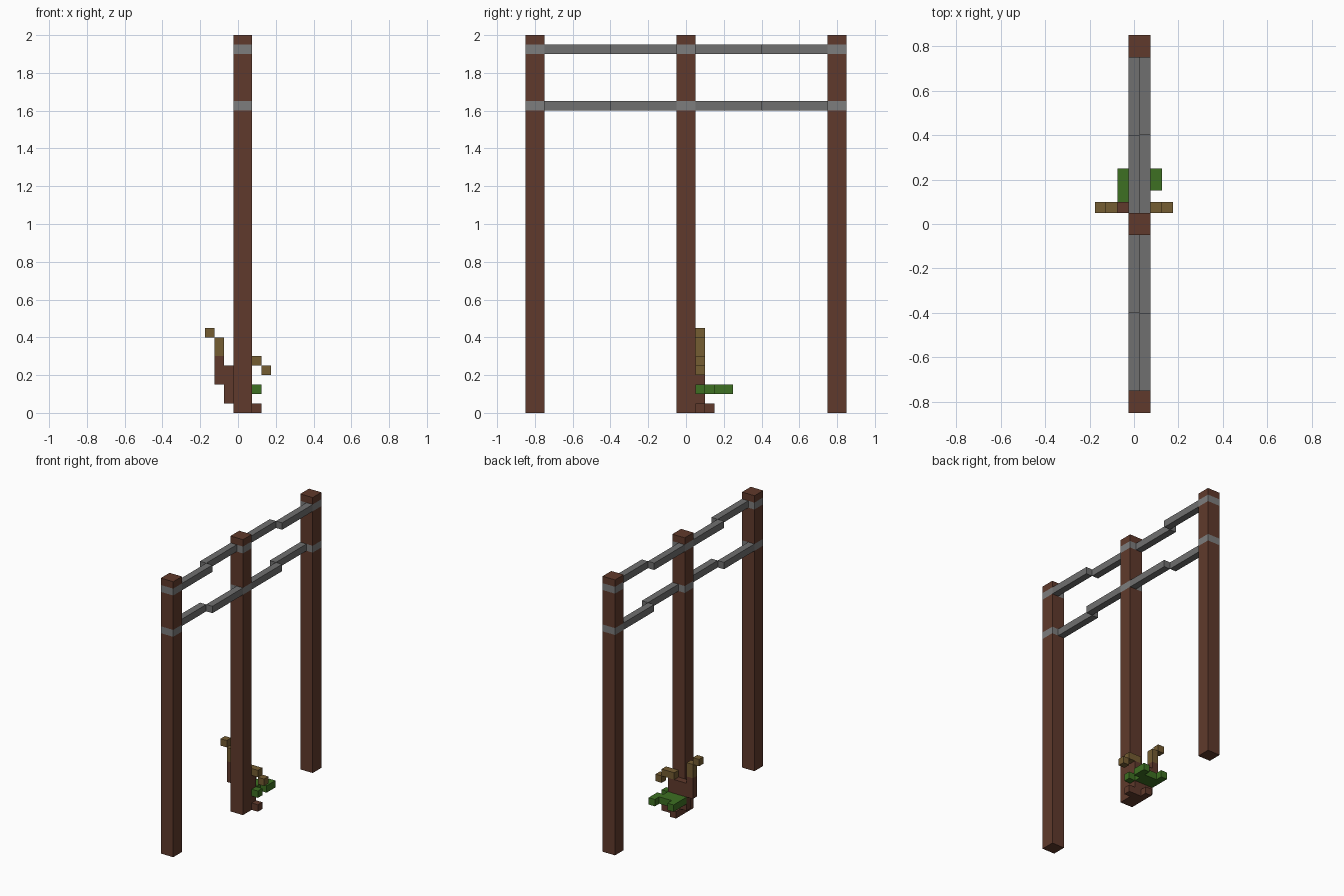
import bpy
import bmesh

cube = bpy.data.objects.get("Cube")
if cube:
    bpy.data.objects.remove(cube, do_unlink=True)

U = 0.05  # block size
RAIL_LEVELS = (1.6, 1.9)


def material(name, rgb):
    mat = bpy.data.materials.new(name)
    mat.use_nodes = True
    colour = (*rgb, 1.0)
    mat.diffuse_color = colour
    mat.node_tree.nodes["Principled BSDF"].inputs["Base Color"].default_value = colour
    return mat


brown = material("brown wood", (0.117, 0.042, 0.025))
steel = material("grey rail", (0.162, 0.162, 0.162))
band = material("light grey band", (0.205, 0.205, 0.205))
olive = material("olive twig", (0.178, 0.109, 0.032))
green = material("green leaf", (0.048, 0.162, 0.016))


def add_box(bm, low, high):
    verts = bmesh.ops.create_cube(bm, size=1)["verts"]
    for v in verts:
        for i in range(3):
            v.co[i] = low[i] if v.co[i] < 0 else high[i]


def make_object(name, bm, *mats):
    mesh = bpy.data.meshes.new(name)
    bm.to_mesh(mesh)
    bm.free()
    for mat in mats:
        mesh.materials.append(mat)
    obj = bpy.data.objects.new(name, mesh)
    bpy.context.collection.objects.link(obj)
    return obj


def boxes(name, mat, parts):
    bm = bmesh.new()
    for low, high in parts:
        add_box(bm, low, high)
    return make_object(name, bm, mat)


def blocks(name, mat, parts):
    # Block ranges: x from the post's right face, y from its back, z from the ground
    boxes(name, mat, [
        ((x0 * U - U / 2, (y0 + 1) * U, z0 * U), (x1 * U - U / 2, (y1 + 1) * U, z1 * U))
        for x0, x1, y0, y1, z0, z1 in parts])


# Posts with flush bands at the rail heights
for name, y in (("front_post", -0.8), ("middle_post", 0), ("back_post", 0.8)):
    bm = bmesh.new()
    add_box(bm, (-U / 2, y - U, 0), (1.5 * U, y + U, 2))
    for level in RAIL_LEVELS:
        for z in (level, level + U):
            bmesh.ops.bisect_plane(bm, geom=bm.verts[:] + bm.edges[:] + bm.faces[:],
                                   plane_co=(0, 0, z), plane_no=(0, 0, 1))
    for face in bm.faces:
        z = face.calc_center_median().z
        face.material_index = int(any(lv < z < lv + U for lv in RAIL_LEVELS))
    make_object(name, bm, brown, band)

# Staggered rails, mirrored about the middle post
for name, z, outer, inner in (("lower_rail", RAIL_LEVELS[0], -U / 2, U / 2),
                              ("upper_rail", RAIL_LEVELS[1], U / 2, -U / 2)):
    parts = []
    for x, near, far in ((inner, U, 0.4), (outer, 0.4, 0.75)):
        for y0, y1 in ((near, far), (-far, -near)):
            parts.append(((x, y0, z), (x + U, y1, z + U)))
    boxes(name, steel, parts)

# Sapling trunk, bough and roots
blocks("sapling_trunk", brown, [
    (0, 2, 0, 1, 0, 5),
    (-1, 0, 0, 1, 1, 5),
    (-2, -1, 0, 1, 3, 6),
])
blocks("sapling_roots", brown, [
    (2, 3, 0, 1, 0, 1),
    (0, 1, 1, 2, 0, 1),
])

# Bare twigs
blocks("right_twig", olive, [
    (-2, -1, 0, 1, 6, 8),
    (-3, -2, 0, 1, 8, 9),
])
blocks("left_twig", olive, [
    (1, 3, 0, 1, 5, 6),
    (3, 4, 0, 1, 4, 5),
])

# Leaf pad with notched edges
blocks("leaf_pad", green, [
    (-1, 0, 1, 4, 2, 3),
    (0, 2, 1, 3, 2, 3),
    (2, 3, 2, 4, 2, 3),
    (2, 3, 0, 1, 2, 3),
])
